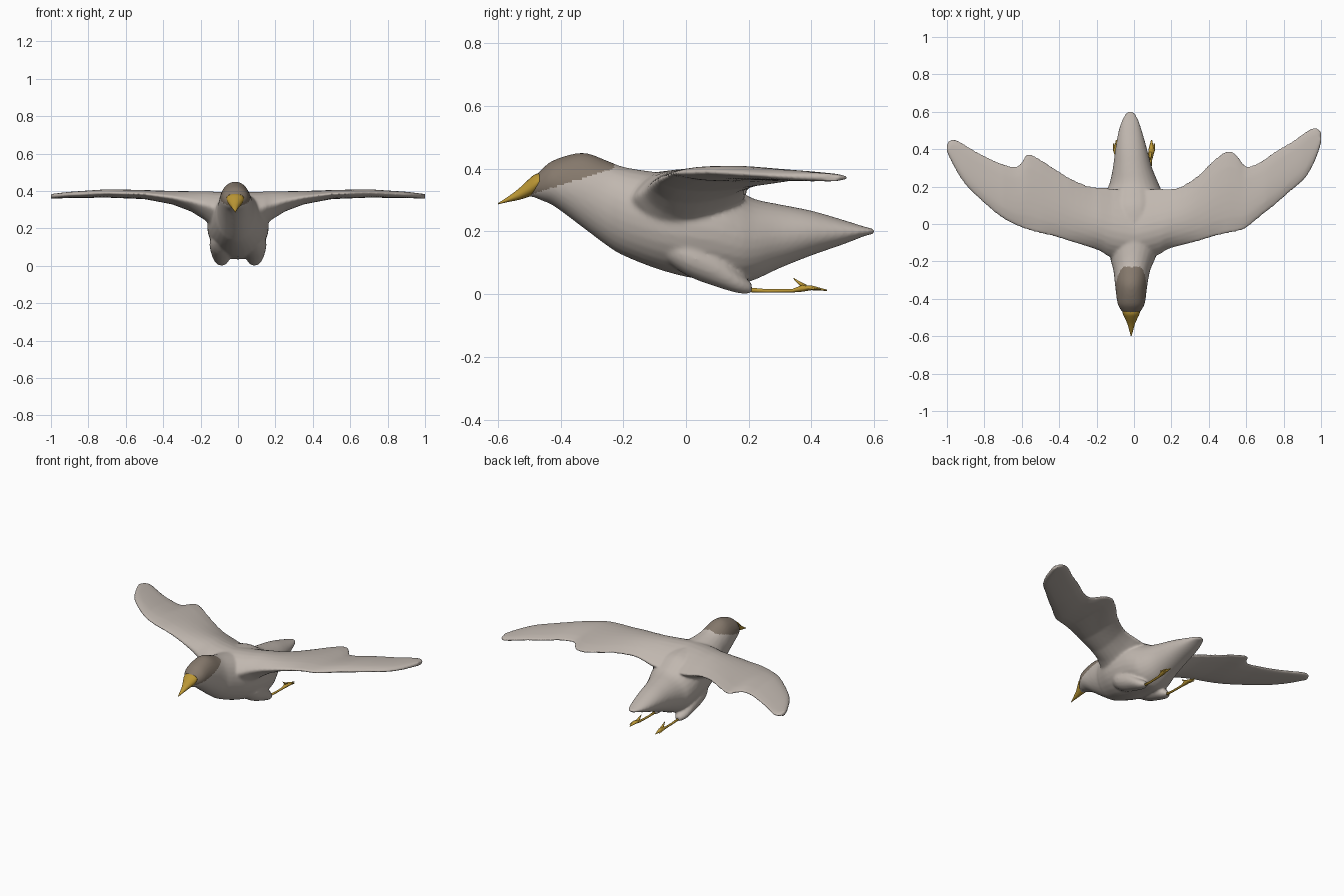
import bpy, bmesh, math
from mathutils import Vector

if "Cube" in bpy.data.objects:
    bpy.data.objects.remove(bpy.data.objects["Cube"])


def material(name, rgb):
    m = bpy.data.materials.new(name)
    m.diffuse_color = (*rgb, 1)
    m.use_nodes = True
    m.node_tree.nodes["Principled BSDF"].inputs["Base Color"].default_value = m.diffuse_color
    return m


GREY = material("plumage grey", (0.53, 0.475, 0.43))
BROWN = material("head brown", (0.235, 0.19, 0.15))
YELLOW = material("beak yellow", (0.50, 0.31, 0.035))


def smooth_rows(rows, n=4):
    """Catmull-Rom interpolation between rows of numbers."""
    out = []
    for i in range(len(rows) - 1):
        a, b, c, d = (rows[max(0, min(len(rows) - 1, i + k))] for k in (-1, 0, 1, 2))
        for s in range(n):
            t = s / n
            out.append([0.5 * (2 * q + (r - p) * t + (2 * p - 5 * q + 4 * r - w) * t * t
                               + (3 * q - p - 3 * r + w) * t ** 3)
                        for p, q, r, w in zip(a, b, c, d)])
    return out + [list(rows[-1])]


def loft(bm, rings):
    """Skin a list of equal-sized point loops and cap both ends."""
    vs = [[bm.verts.new(p) for p in ring] for ring in rings]
    n = len(vs[0])
    for a, b in zip(vs, vs[1:]):
        for i in range(n):
            bm.faces.new((a[i], a[(i + 1) % n], b[(i + 1) % n], b[i]))
    bm.faces.new(vs[0])
    bm.faces.new(vs[-1][::-1])


def finish(name, bm, mat):
    bmesh.ops.recalc_face_normals(bm, faces=bm.faces)
    me = bpy.data.meshes.new(name)
    bm.to_mesh(me)
    bm.free()
    ob = bpy.data.objects.new(name, me)
    bpy.context.collection.objects.link(ob)
    me.materials.append(mat)
    for p in me.polygons:
        p.use_smooth = True
    return ob


def ring_y(y, zb, zt, w, cx, n=28):
    """Oval cross-section standing across the y axis."""
    return [(cx + w * math.cos(2 * math.pi * i / n), y,
             (zb + zt) / 2 + (zt - zb) / 2 * math.sin(2 * math.pi * i / n)) for i in range(n)]


def tube_y(bm, path, n=10):
    """Tube running along y: rows of x, y, z, half width, half height."""
    loft(bm, [ring_y(y, z - h, z + h, w, x, n) for x, y, z, w, h in path])


# Body from throat to tail: y, bottom, top, half width, centre x
BODY = [(-.53, .308, .332, .012, -.015), (-.49, .31, .365, .032, -.015),
        (-.46, .298, .398, .055, -.015), (-.42, .28, .428, .074, -.015),
        (-.33, .213, .451, .086, -.015), (-.25, .153, .425, .098, -.012),
        (-.20, .123, .406, .115, -.008), (-.10, .083, .390, .145, 0),
        (0, .055, .387, .163, 0), (.10, .040, .370, .163, 0),
        (.17, .034, .330, .150, 0), (.22, .046, .303, .130, 0),
        (.30, .083, .286, .105, -.008), (.40, .123, .266, .085, -.015),
        (.50, .158, .237, .062, -.02), (.57, .185, .215, .038, -.02),
        (.60, .192, .208, .018, -.02)]
bm = bmesh.new()
loft(bm, [ring_y(*r) for r in smooth_rows(BODY)])

# Thighs, merged into the body
for s in (-1, 1):
    tube_y(bm, smooth_rows([(s * .08, -.08, .15, .03, .03), (s * .085, 0, .125, .065, .065),
                            (s * .088, .1, .082, .058, .06), (s * .088, .17, .036, .04, .034),
                            (s * .085, .21, .018, .018, .016)]), 16)

# Wing outlines: x, leading y, trailing y
RIGHT = [(.0, -.20, .17), (.12, -.17, .19), (.18, -.135, .188), (.25, -.115, .20),
         (.35, -.09, .265), (.43, -.065, .345), (.50, -.05, .39), (.55, -.04, .37),
         (.60, -.02, .31), (.68, .045, .335), (.75, .10, .385), (.85, .185, .445),
         (.92, .25, .495), (.97, .34, .515), (1.0, .43, .495)]
LEFT = [(0, -.20, .17), (.12, -.18, .19), (.18, -.145, .195), (.25, -.12, .205),
        (.35, -.09, .25), (.43, -.065, .30), (.50, -.05, .345), (.57, -.03, .375),
        (.62, -.01, .31), (.70, .03, .32), (.80, .11, .365), (.88, .185, .41),
        (.94, .265, .445), (.98, .34, .45), (1.0, .385, .43)]
# Wing heights: x, leading z, trailing z, upper bulge, lower bulge
SHAPE = [(0, .30, .30, .085, .10), (.12, .305, .31, .08, .10), (.18, .325, .325, .065, .07),
         (.25, .345, .342, .046, .045), (.35, .365, .36, .028, .026),
         (.5, .384, .374, .016, .014), (.7, .390, .380, .014, .012),
         (.9, .380, .374, .009, .006), (1.0, .372, .370, .004, .003)]


def shape_at(x):
    for a, b in zip(SHAPE, SHAPE[1:]):
        if x <= b[0]:
            t = (x - a[0]) / (b[0] - a[0])
            return [p + (q - p) * t for p, q in zip(a, b)][1:]
    return SHAPE[-1][1:]


def wing_ring(side, x, yl, yt, n=14):
    zl, zt, up, dn = shape_at(x)
    top, bot = [], []
    for i in range(n + 1):
        u = (1 - math.cos(math.pi * i / n)) / 2
        arch = math.sin(math.pi * u ** .75)
        edge = .004 + .005 * min(1, 6 * min(u, 1 - u))
        z = zl + (zt - zl) * u
        y = yl + (yt - yl) * u
        top.append((side * x, y, z + up * arch + edge))
        bot.append((side * x, y, z - dn * arch - edge))
    return top + bot[::-1]


for side, outline in ((1, RIGHT), (-1, LEFT)):
    loft(bm, [wing_ring(side, *r) for r in smooth_rows(outline, 3)])

# Fuse the body, thighs and wings into one smooth skin
bird = finish("body_and_wings", bm, GREY)
rm = bird.modifiers.new("fuse", 'REMESH')
rm.mode = 'VOXEL'
rm.voxel_size = .008
rm.use_smooth_shade = True
sm = bird.modifiers.new("soften", 'SMOOTH')
sm.factor = .5
sm.iterations = 5
dg = bpy.context.evaluated_depsgraph_get()
skin = bpy.data.meshes.new_from_object(bird.evaluated_get(dg))
bird.modifiers.clear()
bird.data = skin
skin.materials.clear()
skin.materials.append(GREY)
skin.materials.append(BROWN)
# Brown cap above a slanted line on the head
for p in skin.polygons:
    c = p.center
    p.use_smooth = True
    p.material_index = int(c.y < -.23 and c.z > .325 + .318 * (c.y + .47))

# Beak
bm = bmesh.new()
loft(bm, [ring_y(*r, 20) for r in smooth_rows([
    (-.468, .335, .386, .047, -.015), (-.485, .318, .380, .043, -.015),
    (-.505, .309, .363, .033, -.015), (-.535, .300, .335, .020, -.015),
    (-.57, .293, .309, .010, -.015), (-.60, .286, .290, .002, -.015)])])
finish("beak", bm, YELLOW)

# Legs trailing behind, each with toes
for s, name in ((-1, "left_foot"), (1, "right_foot")):
    bm = bmesh.new()
    tube_y(bm, [(s * .085, .19, .014, .009, .008), (s * .086, .26, .010, .007, .006),
                (s * .088, .34, .011, .008, .006), (s * .090, .37, .018, .015, .011),
                (s * .092, .40, .020, .014, .008), (s * .094, .45, .012, .003, .002)])
    tube_y(bm, [(s * .088, .35, .014, .010, .006), (s * .103, .39, .020, .008, .005),
                (s * .108, .43, .014, .003, .002)])
    tube_y(bm, [(s * .088, .385, .022, .009, .008), (s * .087, .362, .034, .007, .007),
                (s * .086, .343, .050, .002, .002)])
    finish(name, bm, YELLOW)
